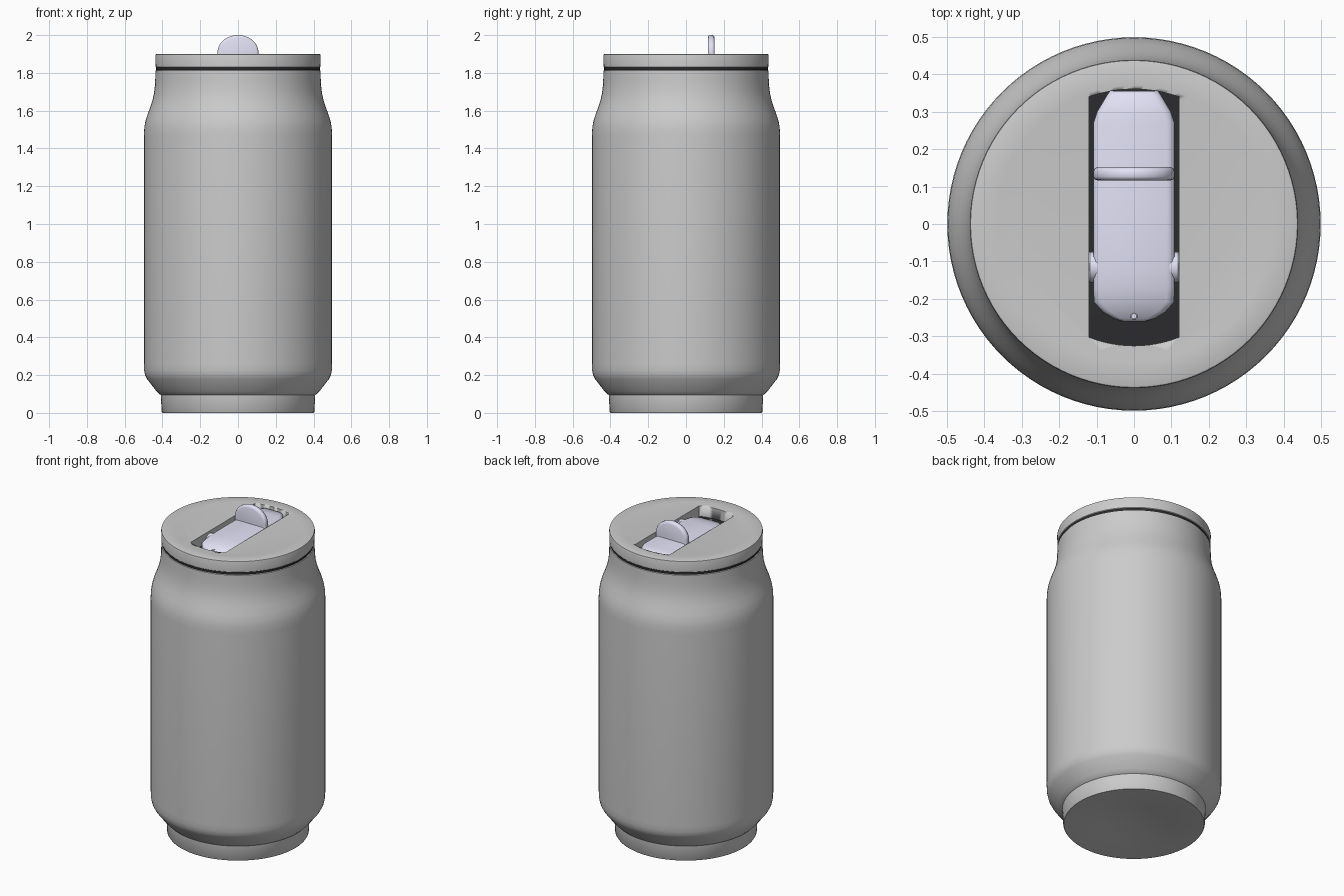
import bpy, bmesh, math

if "Cube" in bpy.data.objects:
    bpy.data.objects.remove(bpy.data.objects["Cube"])

def material(name, rgb):
    m = bpy.data.materials.new(name)
    m.diffuse_color = (*rgb, 1)
    m.use_nodes = True
    m.node_tree.nodes["Principled BSDF"].inputs["Base Color"].default_value = m.diffuse_color
    return m

DARK = material("dark_rubber", (0.025, 0.025, 0.027))
LILAC = material("pale_lilac", (0.76, 0.76, 0.92))

def finish(name, bm, mat=None, angle=35):
    bmesh.ops.recalc_face_normals(bm, faces=bm.faces[:])
    me = bpy.data.meshes.new(name)
    bm.to_mesh(me)
    bm.free()
    ob = bpy.data.objects.new(name, me)
    bpy.context.collection.objects.link(ob)
    if mat:
        me.materials.append(mat)
    bpy.ops.object.select_all(action='DESELECT')
    ob.select_set(True)
    bpy.context.view_layer.objects.active = ob
    bpy.ops.object.shade_smooth_by_angle(angle=math.radians(angle))
    return ob

def skin(bm, rings):
    # join successive rings of points with quads and cap both ends
    rings = [[bm.verts.new(p) for p in r] for r in rings]
    n = len(rings[0])
    for a, b in zip(rings, rings[1:]):
        for i in range(n):
            j = (i + 1) % n
            bm.faces.new((a[i], a[j], b[j], b[i]))
    bm.faces.new(rings[0])
    bm.faces.new(rings[-1])

def lathe(name, profile, mat=None, n=96):
    bm = bmesh.new()
    skin(bm, [[(r * math.cos(2 * math.pi * i / n), r * math.sin(2 * math.pi * i / n), z)
               for i in range(n)] for r, z in profile])
    return finish(name, bm, mat)

# Can body: stepped foot, flared base, straight wall and waisted neck
lathe("can_body", [
    (0.2, 0.006), (0.215, 0.002), (0.37, 0.002), (0.385, 0), (0.400, 0), (0.404, 0.006),
    (0.409, 0.095), (0.417, 0.1), (0.432, 0.115), (0.482, 0.18), (0.492, 0.2), (0.497, 0.225),
    (0.498, 0.26), (0.498, 1.47), (0.496, 1.51), (0.490, 1.545), (0.479, 1.58), (0.464, 1.62),
    (0.453, 1.655), (0.445, 1.69), (0.440, 1.73), (0.438, 1.77), (0.437, 1.812), (0.432, 1.815)])

# Dark sealing ring, which also forms the floor of the slot
lathe("seal_ring", [(0.40, 1.808), (0.433, 1.81), (0.433, 1.83), (0.40, 1.832)], DARK)

# Lid disc
lid = lathe("lid", [(0.42, 1.829), (0.434, 1.829), (0.437, 1.832), (0.438, 1.892),
                    (0.436, 1.898), (0.431, 1.9), (0.37, 1.9), (0.35, 1.898)])

# Slot through the lid, ends concentric with the rim
def arc(r, sign, half=0.12, n=12):
    xs = [half * (1 - 2 * i / n) for i in range(n + 1)]
    return [(sign * x, sign * math.sqrt(r * r - x * x)) for x in xs]

outline = arc(0.36, 1) + arc(0.325, -1)
bm = bmesh.new()
skin(bm, [[(x, y, z) for x, y in outline] for z in (1.7, 2.0)])
cutter = finish("slot_cutter", bm)
cutter.hide_render = True
cutter.hide_viewport = False
cutter.display_type = 'WIRE'
mod = lid.modifiers.new("slot", 'BOOLEAN')
mod.operation = 'DIFFERENCE'
mod.solver = 'EXACT'
mod.object = cutter
bpy.ops.object.select_all(action='DESELECT')
lid.select_set(True)
bpy.context.view_layer.objects.active = lid
bpy.ops.object.modifier_apply(modifier="slot")
bpy.data.objects.remove(cutter)

# Tab lever: crowned cross-sections lofted from front to back (y, half width, top)
def section(y, w, top, low=1.84):
    e = min(0.02, w * 0.4)
    side = [(w, low), (w, top - 0.014), (w - e * 0.3, top - 0.005), (w - e, top)]
    pts = side + [(-x, z) for x, z in reversed(side)]
    return [(x, y, z) for x, z in pts]

bm = bmesh.new()
skin(bm, [section(*s) for s in (
    (-0.260, 0.030, 1.856), (-0.252, 0.055, 1.860), (-0.235, 0.083, 1.866),
    (-0.208, 0.107, 1.874), (-0.17, 0.108, 1.882), (-0.12, 0.108, 1.888),
    (0.0, 0.108, 1.889), (0.27, 0.108, 1.889), (0.30, 0.098, 1.888),
    (0.345, 0.071, 1.886), (0.355, 0.064, 1.878))])
finish("tab_lever", bm, LILAC, 50)

# Upright thumb grip: domed plate, rounded along its edges
dome = [(0.108, 1.86)] + [(0.108 * math.cos(math.pi * i / 28), 1.91 + 0.09 * math.sin(math.pi * i / 28))
                          for i in range(29)] + [(-0.108, 1.86)]
bm = bmesh.new()
rings = []
for y, inset in ((0.116, 0.010), (0.119, 0.003), (0.126, 0), (0.141, 0), (0.148, 0.003), (0.152, 0.010)):
    k = 1 - inset / 0.1
    rings.append([(x * k, y, 1.86 + (z - 1.86) * k) for x, z in dome])
skin(bm, rings)
finish("thumb_grip", bm, LILAC, 60)

# Hinge pin showing on both sides of the tab
bm = bmesh.new()
skin(bm, [[(x, -0.115 + r * math.cos(2 * math.pi * i / 32), 1.85 + r * math.sin(2 * math.pi * i / 32))
           for i in range(32)] for x, r in ((-0.122, 0.036), (-0.117, 0.041), (0.117, 0.041), (0.122, 0.036))])
bmesh.ops.translate(bm, verts=bm.verts[:], vec=(0, 0, -0.005))
finish("hinge_pin", bm, LILAC)

# Small vent stud at the front tip of the tab
bm = bmesh.new()
skin(bm, [[(r * math.cos(math.pi * i / 8), -0.246 + r * math.sin(math.pi * i / 8), z)
           for i in range(16)] for r, z in ((0.010, 1.85), (0.010, 1.863), (0.007, 1.866))])
finish("vent_stud", bm, LILAC)
